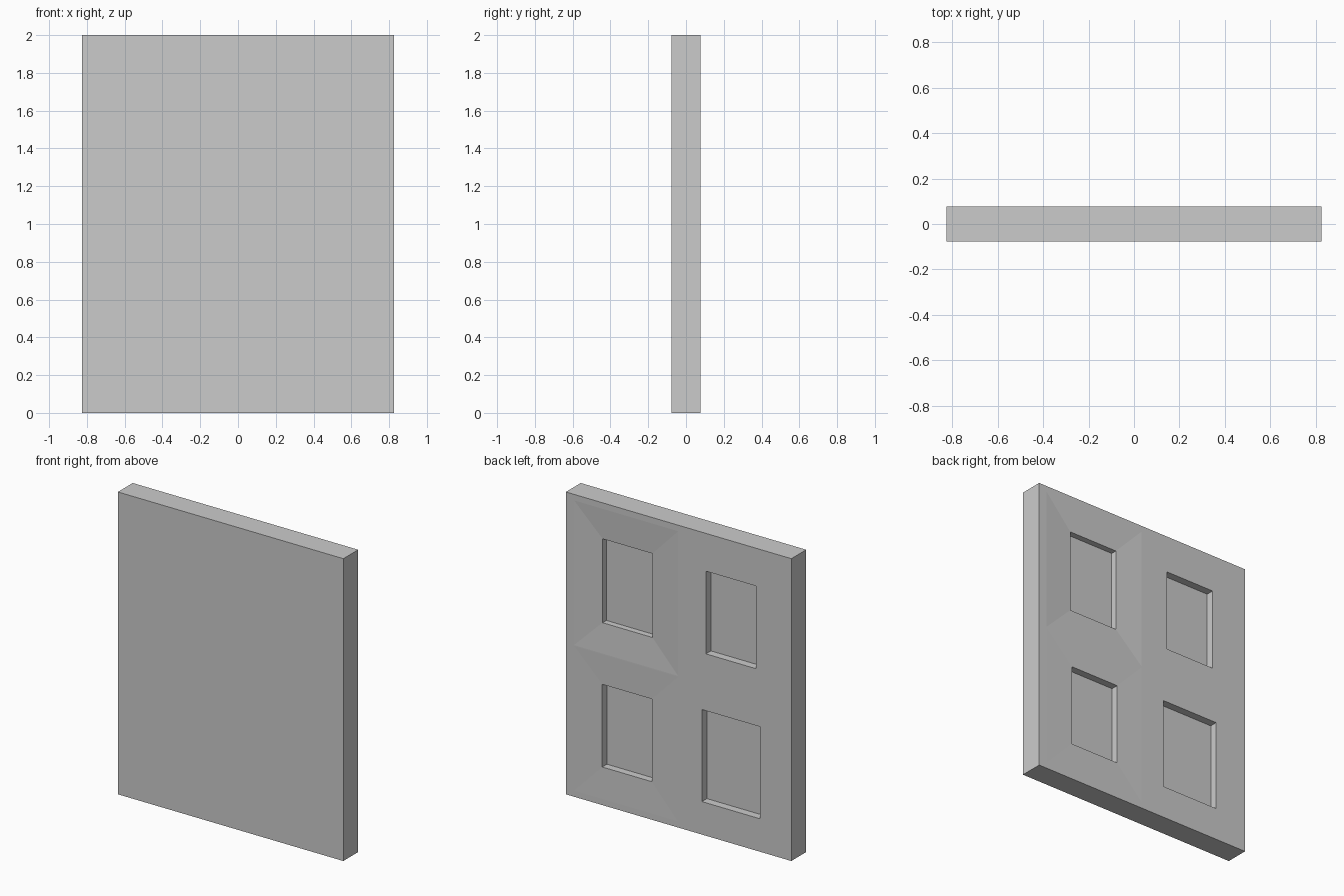
import bpy, bmesh

if "Cube" in bpy.data.objects:
    bpy.data.objects.remove(bpy.data.objects["Cube"])

W, H, D = 0.825, 2.0, 0.0775      # half width, height, half depth
FLOOR = D - 0.052                 # level of the recess floors

bm = bmesh.new()


def ring(x0, x1, z0, z1, y):
    return [bm.verts.new(p) for p in ((x0, y, z0), (x1, y, z0), (x1, y, z1), (x0, y, z1))]


def bridge(a, b, keep=lambda m: True):
    for i in range(4):
        j = (i + 1) % 4
        if keep((a[i].co + a[j].co) / 2):
            bm.faces.new((a[i], a[j], b[j], b[i]))


def outer(m):
    # skip the inner walls where two quarters meet
    return abs(m.x) > 1e-4 and abs(m.z - H / 2) > 1e-4


def quarter(x0, x1, z0, z1, opening, sink):
    front = ring(x0, x1, z0, z1, -D)
    back = ring(x0, x1, z0, z1, D)
    e = 0.003
    fx = (e, 0.765) if x0 >= 0 else (-0.765, -e)
    fz = (1 + e, 1.96) if z0 >= 1 else (0.04, 1 - e)
    frame = ring(*fx, *fz, D)
    rim = ring(*opening, D - sink)
    floor = ring(*opening, FLOOR)
    bm.faces.new(front)
    bridge(front, back, outer)
    bridge(back, frame)
    bridge(frame, rim)
    bridge(rim, floor)
    bm.faces.new(floor)


# Four quarters, each with a square-edged recess in the back
quarter(0, W, 1, H, (0.20, 0.565, 1.20, 1.755), 0.012)
quarter(-W, 0, 1, H, (-0.565, -0.20, 1.203, 1.75), 0.0)
quarter(0, W, 0, 1, (0.197, 0.561, 0.25, 0.797), 0.003)
quarter(-W, 0, 0, 1, (-0.594, -0.171, 0.218, 0.827), 0.0)

bmesh.ops.remove_doubles(bm, verts=bm.verts, dist=1e-5)
bmesh.ops.recalc_face_normals(bm, faces=bm.faces)
mesh = bpy.data.meshes.new("panel_slab")
bm.to_mesh(mesh)
bm.free()
bpy.context.collection.objects.link(bpy.data.objects.new("panel_slab", mesh))
